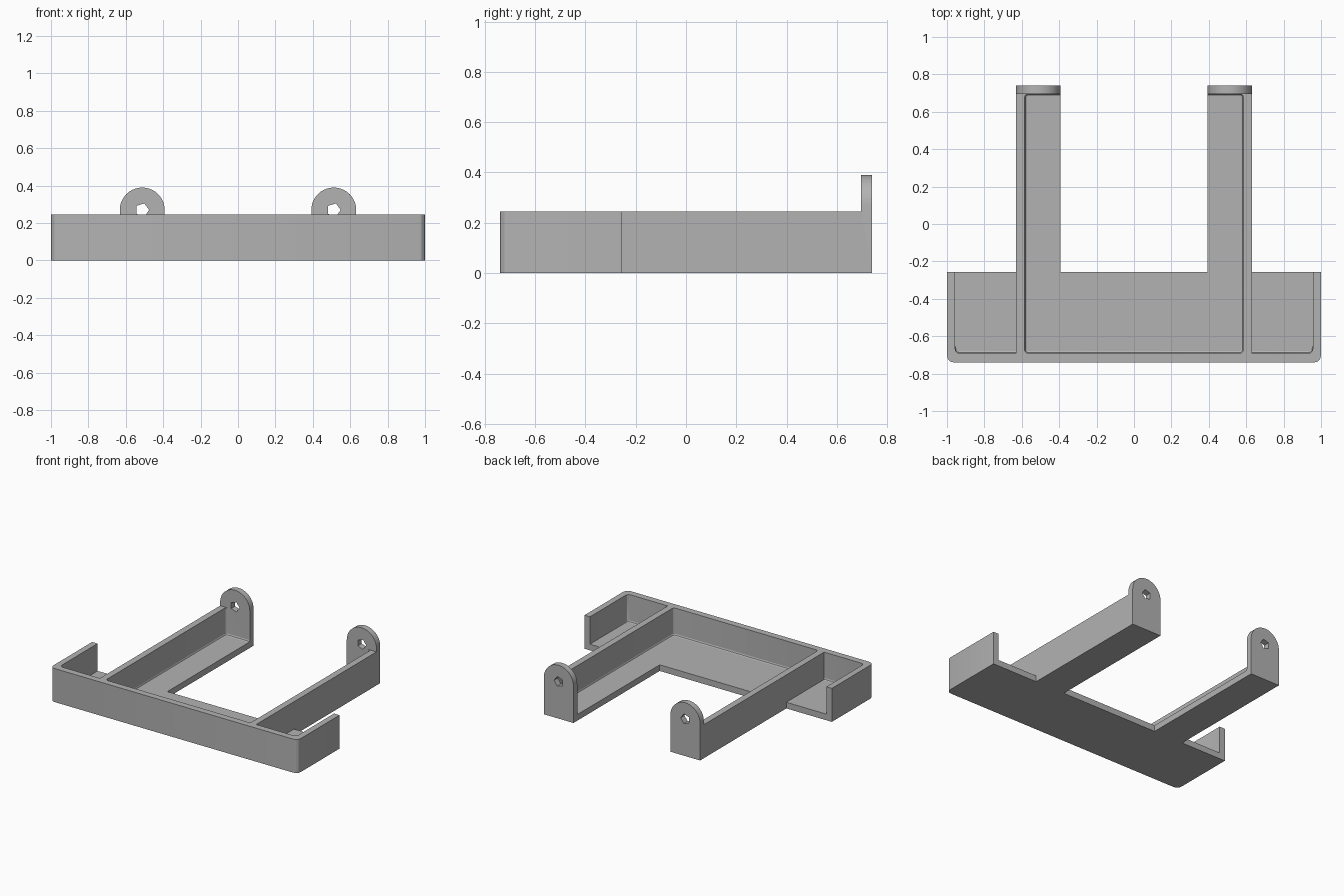
import bpy, bmesh, math
from mathutils import Vector

if "Cube" in bpy.data.objects:
    bpy.data.objects.remove(bpy.data.objects["Cube"])

WALL_TOP, FLOOR = 0.245, 0.045
ARM_IN, ARM_WALL, ARM_OUT = 0.392, 0.585, 0.632
FRONT, FRONT_IN, SHELF_BACK, TAB_FRONT, BACK = -0.74, -0.692, -0.256, 0.696, 0.74

grey = bpy.data.materials.new("grey plastic")
grey.diffuse_color = (0.45, 0.45, 0.45, 1)
grey.use_nodes = True
grey.node_tree.nodes["Principled BSDF"].inputs["Base Color"].default_value = grey.diffuse_color


def rounded(corners, seg=3):
    """Outline from (x, y, radius) corners, rounding those with a radius."""
    out = []
    for i, (x, y, r) in enumerate(corners):
        p = Vector((x, y))
        if r <= 0:
            out.append(p)
            continue
        a = (Vector(corners[i - 1][:2]) - p).normalized()
        b = (Vector(corners[(i + 1) % len(corners)][:2]) - p).normalized()
        c = p + (a + b) * r
        for k in range(seg + 1):
            t = k / seg * math.pi / 2
            out.append(c - b * r * math.cos(t) - a * r * math.sin(t))
    return out


def loft(name, rings):
    """Closed solid through equally long rings of 3D points."""
    bm = bmesh.new()
    loops = [[bm.verts.new(p) for p in ring] for ring in rings]
    for lo, hi in zip(loops, loops[1:]):
        for i in range(len(lo)):
            bm.faces.new((lo[i - 1], lo[i], hi[i], hi[i - 1]))
    bm.faces.new(loops[0])
    bm.faces.new(loops[-1])
    bmesh.ops.recalc_face_normals(bm, faces=bm.faces)
    me = bpy.data.meshes.new(name)
    bm.to_mesh(me)
    bm.free()
    me.materials.append(grey)
    ob = bpy.data.objects.new(name, me)
    bpy.context.collection.objects.link(ob)
    return ob


def up(outline, z):
    return [(p[0], p[1], z) for p in outline]


def along_y(outline, y0, y1):
    return [[(x, y, z) for x, z in outline] for y in (y0, y1)]


def combine(target, tool, operation):
    mod = target.modifiers.new(tool.name, 'BOOLEAN')
    mod.operation, mod.object, mod.solver = operation, tool, 'EXACT'
    bpy.context.view_layer.objects.active = target
    bpy.ops.object.modifier_apply(modifier=mod.name)
    bpy.data.objects.remove(tool)


# Solid bracket: wide front shelf with two long arms
half = [(1, FRONT, 0.036), (1, SHELF_BACK, 0), (ARM_OUT, SHELF_BACK, 0),
        (ARM_OUT, TAB_FRONT, 0), (ARM_IN, TAB_FRONT, 0), (ARM_IN, SHELF_BACK, 0)]
plan = rounded(half + [(-x, y, r) for x, y, r in reversed(half)])
bracket = loft("bracket", [up(plan, 0), up(plan, WALL_TOP)])

# Upright mounting tabs with arched tops and five-sided holes
mid, rad, hole_z = (ARM_IN + ARM_OUT) / 2, (ARM_OUT - ARM_IN) / 2, 0.27
for s in (-1, 1):
    arch = [(s * mid + rad * math.cos(math.pi * k / 20),
             hole_z + rad * math.sin(math.pi * k / 20)) for k in range(21)]
    arch += [(s * mid - rad, 0), (s * mid + rad, 0)]
    combine(bracket, loft("tab", along_y(arch, TAB_FRONT, BACK)), 'UNION')
    hole = [(s * mid + 0.037 * math.cos(math.tau * k / 5),
             hole_z + 0.037 * math.sin(math.tau * k / 5)) for k in range(5)]
    combine(bracket, loft("hole", along_y(hole, TAB_FRONT - 0.1, BACK + 0.1)), 'DIFFERENCE')

# Pockets with a small fillet where the walls meet the floor
LAYERS = ((FLOOR, 0.012), (FLOOR + 0.004, 0.004), (FLOOR + 0.012, 0), (0.3, 0))
rings = []
for z, d in LAYERS:
    x, y0, y1, r = ARM_WALL - d, FRONT_IN + d, TAB_FRONT - d, 0.02 - d
    rings.append(up(rounded([(-x, y0, r), (x, y0, r), (x, y1, r), (-x, y1, r)]), z))
combine(bracket, loft("middle pocket", rings), 'DIFFERENCE')
for s in (-1, 1):
    rings = []
    for z, d in LAYERS:
        y = FRONT_IN + d
        rings.append(up(rounded([(s * ARM_OUT, y, 0), (s * 0.956, y, 0.025),
                                 (s * 0.956, -0.2, 0), (s * ARM_OUT, -0.2, 0)]), z))
    combine(bracket, loft("side pocket", rings), 'DIFFERENCE')

# Smooth the arches, keep the box edges crisp
bpy.ops.object.select_all(action='DESELECT')
bracket.select_set(True)
bpy.context.view_layer.objects.active = bracket
bpy.ops.object.shade_smooth_by_angle(angle=math.radians(20))
